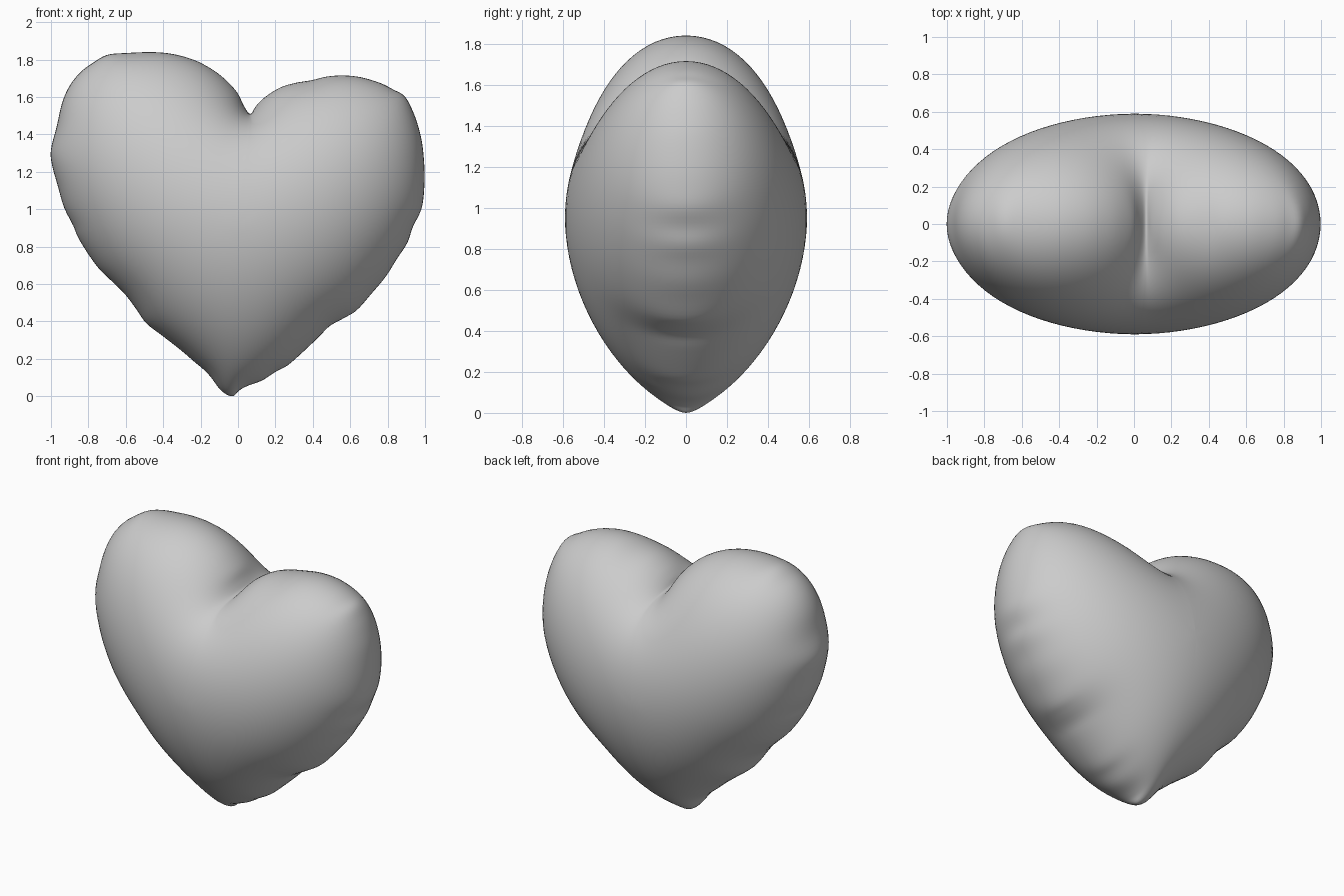
import bpy, bmesh, math
from mathutils import Vector

if "Cube" in bpy.data.objects:
    bpy.data.objects.remove(bpy.data.objects["Cube"])

# Hand-drawn heart outline (x, z), clockwise from the bottom tip
OUTLINE = [
    (-.03, 0), (-.09, .03), (-.16, .12), (-.24, .19), (-.31, .25), (-.40, .32), (-.49, .39),
    (-.54, .46), (-.60, .54), (-.68, .62), (-.75, .69), (-.82, .79), (-.86, .86), (-.88, .91),
    (-.93, 1.01), (-.965, 1.13), (-.995, 1.24), (-1, 1.32), (-.97, 1.44), (-.94, 1.57),
    (-.90, 1.66), (-.845, 1.73), (-.78, 1.78), (-.70, 1.825), (-.60, 1.835), (-.46, 1.84),
    (-.35, 1.83), (-.24, 1.80), (-.15, 1.755), (-.075, 1.70), (-.005, 1.625), (.03, 1.555),
    (.065, 1.51), (.095, 1.55), (.145, 1.60), (.225, 1.65), (.305, 1.675), (.395, 1.69),
    (.48, 1.71), (.57, 1.715), (.66, 1.705), (.76, 1.675), (.83, 1.64), (.89, 1.605),
    (.93, 1.535), (.96, 1.455), (.985, 1.35), (.997, 1.215), (.995, 1.10), (.98, 1.0),
    (.935, .905), (.905, .82), (.85, .735), (.79, .64), (.715, .55), (.635, .46), (.57, .42),
    (.49, .375), (.43, .315), (.34, .23), (.265, .165), (.20, .13), (.13, .085), (.05, .055),
    (.005, .03)]
CENTRE = Vector((0, .92))
DEPTH = .59
RINGS, SUB = 24, 4


def smooth_loop(points, sub):
    """Closed Catmull-Rom curve through the points."""
    p = [Vector(q) for q in points]
    n, out = len(p), []
    for i in range(n):
        a, b, c, d = p[i - 1], p[i], p[(i + 1) % n], p[(i + 2) % n]
        for s in range(sub):
            t = s / sub
            out.append(.5 * (2 * b + (c - a) * t + (2 * a - 5 * b + 4 * c - d) * t * t
                             + (3 * b - a - 3 * c + d) * t ** 3))
    return out


# Flat disc of rings filling the outline, closer together towards the edge
loop = smooth_loop(OUTLINE, SUB)
S = len(loop)
pts, guess = [CENTRE.copy()], [1.0]
for i in range(1, RINGS + 1):
    t = math.sin(math.pi / 2 * i / RINGS)
    pts += [CENTRE + (q - CENTRE) * t for q in loop]
    guess += [1 - t * t] * S
N = 1 + (RINGS - 1) * S          # free points; the last ring is the fixed rim


def vid(i, k):
    return 0 if i == 0 else 1 + (i - 1) * S + k % S


tris = [(0, vid(1, k), vid(1, k + 1)) for k in range(S)]
for i in range(1, RINGS):
    for k in range(S):
        a, b, c, d = vid(i, k), vid(i + 1, k), vid(i + 1, k + 1), vid(i, k + 1)
        tris += [(a, b, c), (a, c, d)]

# Inflation: solve a uniform-pressure membrane over the disc
load, diag = [0.0] * len(pts), [0.0] * len(pts)
links = [{} for _ in pts]
for tri in tris:
    for m in range(3):
        o, a, b = tri[m], tri[(m + 1) % 3], tri[(m + 2) % 3]
        u, v = pts[a] - pts[o], pts[b] - pts[o]
        cross = max(abs(u.x * v.y - u.y * v.x), 1e-9)
        w = .5 * u.dot(v) / cross
        load[o] += cross / 3
        for e, f in ((a, b), (b, a)):
            diag[e] += w
            links[e][f] = links[e].get(f, 0) - w
rows = [[(j, w) for j, w in links[i].items() if j < N] for i in range(N)]


def apply(x):
    return [diag[i] * x[i] + sum([w * x[j] for j, w in rows[i]]) for i in range(N)]


def dot(a, b):
    return sum([p * q for p, q in zip(a, b)])


x = [.35 * g for g in guess[:N]]
r = [b - a for b, a in zip(load, apply(x))]
z = [r[i] / diag[i] for i in range(N)]
p, rz = z[:], dot(r, z)
start = rz
for _ in range(800):
    q = apply(p)
    al = rz / dot(p, q)
    x = [a + al * b for a, b in zip(x, p)]
    r = [a - al * b for a, b in zip(r, q)]
    z = [r[i] / diag[i] for i in range(N)]
    new = dot(r, z)
    if new < start * 1e-10:
        break
    be, rz = new / rz, new
    p = [a + be * b for a, b in zip(z, p)]
top = max(x)
height = [DEPTH * math.sqrt(max(u, 0) / top) for u in x]

# Puffed heart: front and back shells sharing the rim
bm = bmesh.new()
rim = [bm.verts.new((q.x, 0, q.y)) for q in pts[N:]]
for side in (-1, 1):
    vs = [bm.verts.new((pts[i].x, side * height[i], pts[i].y)) for i in range(N)] + rim
    for k in range(S):
        bm.faces.new((vs[0], vs[vid(1, k)], vs[vid(1, k + 1)]))
        for i in range(1, RINGS):
            bm.faces.new([vs[vid(i, k)], vs[vid(i + 1, k)],
                          vs[vid(i + 1, k + 1)], vs[vid(i, k + 1)]])
bmesh.ops.recalc_face_normals(bm, faces=bm.faces)
for f in bm.faces:
    f.smooth = True
mesh = bpy.data.meshes.new("puffy_heart")
bm.to_mesh(mesh)
bm.free()
heart = bpy.data.objects.new("puffy_heart", mesh)
bpy.context.collection.objects.link(heart)
